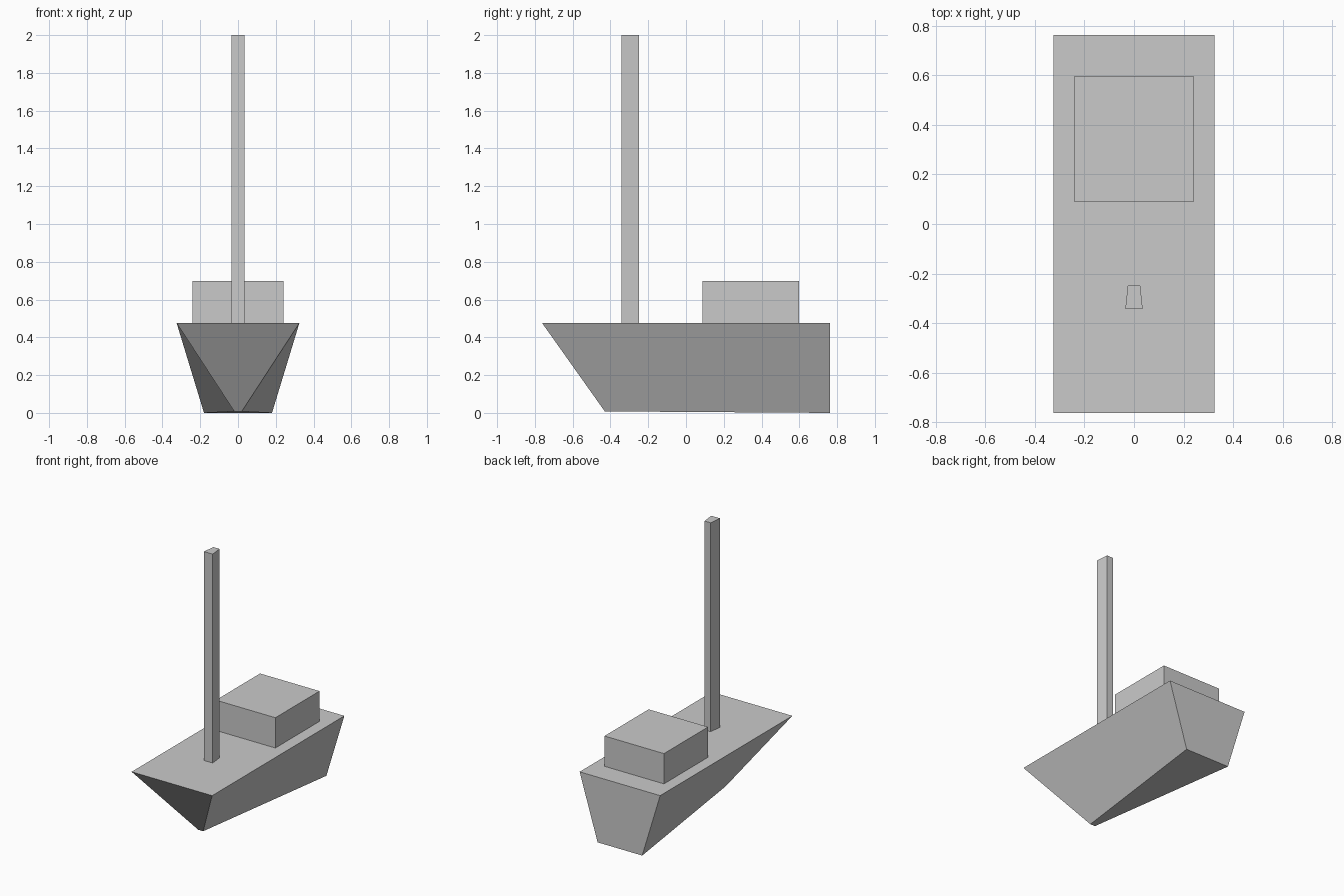
import bpy
import bmesh

cube = bpy.data.objects.get("Cube")
if cube:
    bpy.data.objects.remove(cube, do_unlink=True)

grey = bpy.data.materials.new("plain_grey")
grey.use_nodes = True
colour = (0.59, 0.59, 0.59, 1)
grey.diffuse_color = colour
grey.node_tree.nodes["Principled BSDF"].inputs["Base Color"].default_value = colour


def block(name, lower, upper):
    """Reshaped cube; each end is (front y, half width, z), (back y, half width, z)."""
    bm = bmesh.new()
    bmesh.ops.create_cube(bm, size=2)
    for v in bm.verts:
        end = upper if v.co.z > 0 else lower
        y, half, z = end[1] if v.co.y > 0 else end[0]
        v.co = (v.co.x * half, y, z)
    mesh = bpy.data.meshes.new(name)
    bm.to_mesh(mesh)
    bm.free()
    mesh.materials.append(grey)
    obj = bpy.data.objects.new(name, mesh)
    bpy.context.collection.objects.link(obj)


def prism(name, front, back, bottom, top):
    """Upright block with the same outline at both heights."""
    block(name, *[[(*front, z), (*back, z)] for z in (bottom, top)])


DECK = 0.476

# Hull: raked bow, keel narrowing forward, flared sides, upright stern
block("hull",
      [(-0.43, 0.02, 0.008), (0.762, 0.18, 0)],
      [(-0.762, 0.325, DECK), (0.762, 0.325, DECK)])

# Cabin towards the stern
prism("cabin", (0.088, 0.24), (0.597, 0.24), DECK, 0.697)

# Mast, slightly narrower at the back
prism("mast", (-0.342, 0.035), (-0.249, 0.025), DECK, 2)
